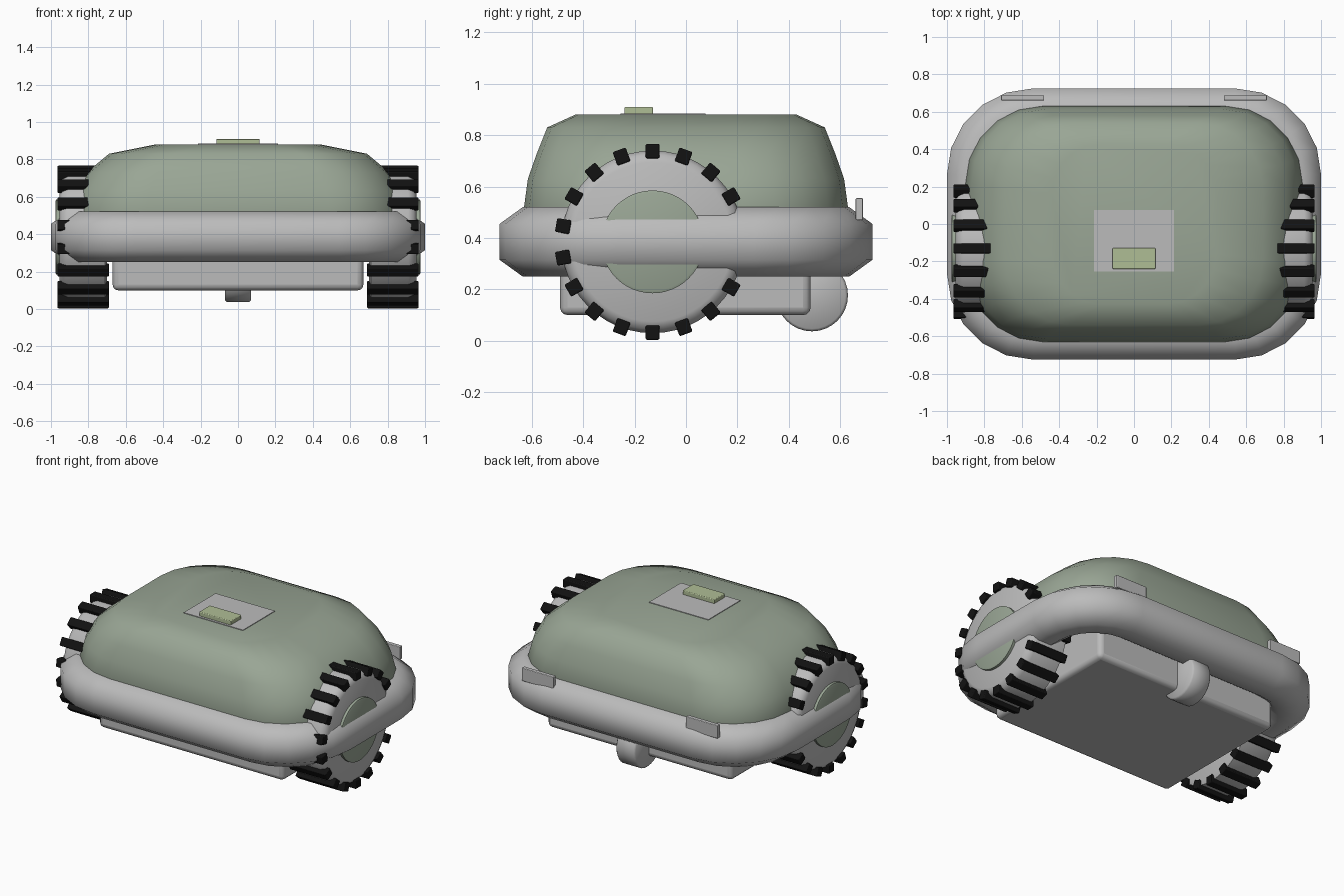
import bpy, bmesh
from math import sin, cos, pi, radians
from mathutils import Matrix, Vector

if "Cube" in bpy.data.objects:
    bpy.data.objects.remove(bpy.data.objects["Cube"], do_unlink=True)


def material(name, r, g, b):
    m = bpy.data.materials.new(name)
    m.use_nodes = True
    m.diffuse_color = (r, g, b, 1)
    bsdf = next(n for n in m.node_tree.nodes if n.type == 'BSDF_PRINCIPLED')
    bsdf.inputs["Base Color"].default_value = (r, g, b, 1)
    return m


grey = material("light grey", 0.50, 0.50, 0.50)
green = material("sage green", 0.32, 0.38, 0.30)
lime = material("pale green", 0.43, 0.51, 0.30)
black = material("black rubber", 0.006, 0.006, 0.006)


def finish(name, bm, mat, angle=None, mirror=False, bevel=0):
    bmesh.ops.recalc_face_normals(bm, faces=bm.faces)
    mesh = bpy.data.meshes.new(name)
    bm.to_mesh(mesh)
    bm.free()
    mesh.materials.append(mat)
    ob = bpy.data.objects.new(name, mesh)
    bpy.context.collection.objects.link(ob)
    if angle:
        bpy.ops.object.select_all(action='DESELECT')
        ob.select_set(True)
        bpy.context.view_layer.objects.active = ob
        bpy.ops.object.shade_smooth_by_angle(angle=radians(angle))
    if bevel:
        b = ob.modifiers.new("Bevel", 'BEVEL')
        b.width, b.segments = bevel, 3
    if mirror:
        ob.modifiers.new("Mirror", 'MIRROR')
    return ob


def loft(rings, loop=False):
    """Skin a list of equal point rings; cap the ends unless looped."""
    bm = bmesh.new()
    vs = [[bm.verts.new(p) for p in ring] for ring in rings]
    n = len(vs[0])
    pairs = list(zip(vs, vs[1:])) + ([(vs[-1], vs[0])] if loop else [])
    for a, b in pairs:
        for i in range(n):
            j = (i + 1) % n
            bm.faces.new((a[i], a[j], b[j], b[i]))
    if not loop:
        bm.faces.new(vs[0])
        bm.faces.new(vs[-1])
    return bm


def round_rect(hx, hy, r, z, seg=5):
    pts = []
    for k, (sx, sy) in enumerate(((1, 1), (-1, 1), (-1, -1), (1, -1))):
        for i in range(seg + 1):
            a = (k + i / seg) * pi / 2
            pts.append((sx * (hx - r) + r * cos(a), sy * (hy - r) + r * sin(a), z))
    return pts


def disc_ring(x, r, y, z, n=48):
    return [(x, y + r * cos(2 * pi * i / n), z + r * sin(2 * pi * i / n)) for i in range(n)]


def add_box(bm, lo, hi, turn=Matrix()):
    lo, hi = Vector(lo), Vector(hi)
    m = turn @ Matrix.Translation((lo + hi) / 2) @ Matrix.Diagonal((*(hi - lo), 1))
    bmesh.ops.create_cube(bm, size=1, matrix=m)


def box(name, lo, hi, mat, **kw):
    bm = bmesh.new()
    add_box(bm, lo, hi)
    return finish(name, bm, mat, **kw)


# Domed upper shell
shell = [(0.88, 0.61, 0.40, 0.40), (0.90, 0.63, 0.41, 0.52), (0.87, 0.615, 0.40, 0.63),
         (0.81, 0.58, 0.38, 0.73), (0.69, 0.54, 0.35, 0.83), (0.44, 0.43, 0.27, 0.88)]
finish("body_shell", loft([round_rect(*s) for s in shell]), green, angle=50)

# Bumper ring with an eight-sided section
section = [(0, -0.07), (0, 0.07), (0.09, 0.135), (0.19, 0.135),
           (0.28, 0.07), (0.28, -0.07), (0.19, -0.135), (0.09, -0.135)]
finish("bumper_ring", loft([round_rect(1 - d, 0.725 - d, 0.46 - d, 0.385 + h)
                            for d, h in section], loop=True), grey, angle=65)

# Underside chassis
box("chassis", (-0.67, -0.49, 0.10), (0.67, 0.485, 0.45), grey, angle=30, bevel=0.03)

# Drive wheels with hubs and tread blocks
wy, wz = -0.13, 0.385
tyre = [(0.70, 0.33), (0.71, 0.355), (0.91, 0.355), (0.94, 0.34), (0.955, 0.31)]
finish("wheels", loft([disc_ring(x, r, wy, wz) for x, r in tyre]), grey,
       angle=40, mirror=True)
hub = [(0.94, 0.20), (0.972, 0.20), (0.976, 0.19)]
finish("wheel_hubs", loft([disc_ring(x, r, wy, wz) for x, r in hub]), green,
       angle=30, mirror=True)
bm = bmesh.new()
for i in range(18):
    turn = Matrix.Translation((0, wy, wz)) @ Matrix.Rotation(2 * pi * i / 18, 4, 'X')
    add_box(bm, (0.69, -0.027, 0.325), (0.965, 0.027, 0.381), turn)
finish("tread_blocks", bm, black, mirror=True, bevel=0.006)

# Rear caster
caster = [(-0.07, 0.13), (-0.06, 0.14), (0.06, 0.14), (0.07, 0.13)]
finish("rear_caster", loft([disc_ring(x, r, 0.49, 0.177, 32) for x, r in caster]),
       grey, angle=50)

# Rear contact tabs
box("rear_tabs", (0.48, 0.66, 0.47), (0.71, 0.688, 0.555), grey, mirror=True, bevel=0.004)

# Top panel and button
box("top_panel", (-0.215, -0.255, 0.877), (0.215, 0.075, 0.884), grey)
box("top_button", (-0.115, -0.24, 0.88), (0.115, -0.128, 0.91), lime, bevel=0.005)
